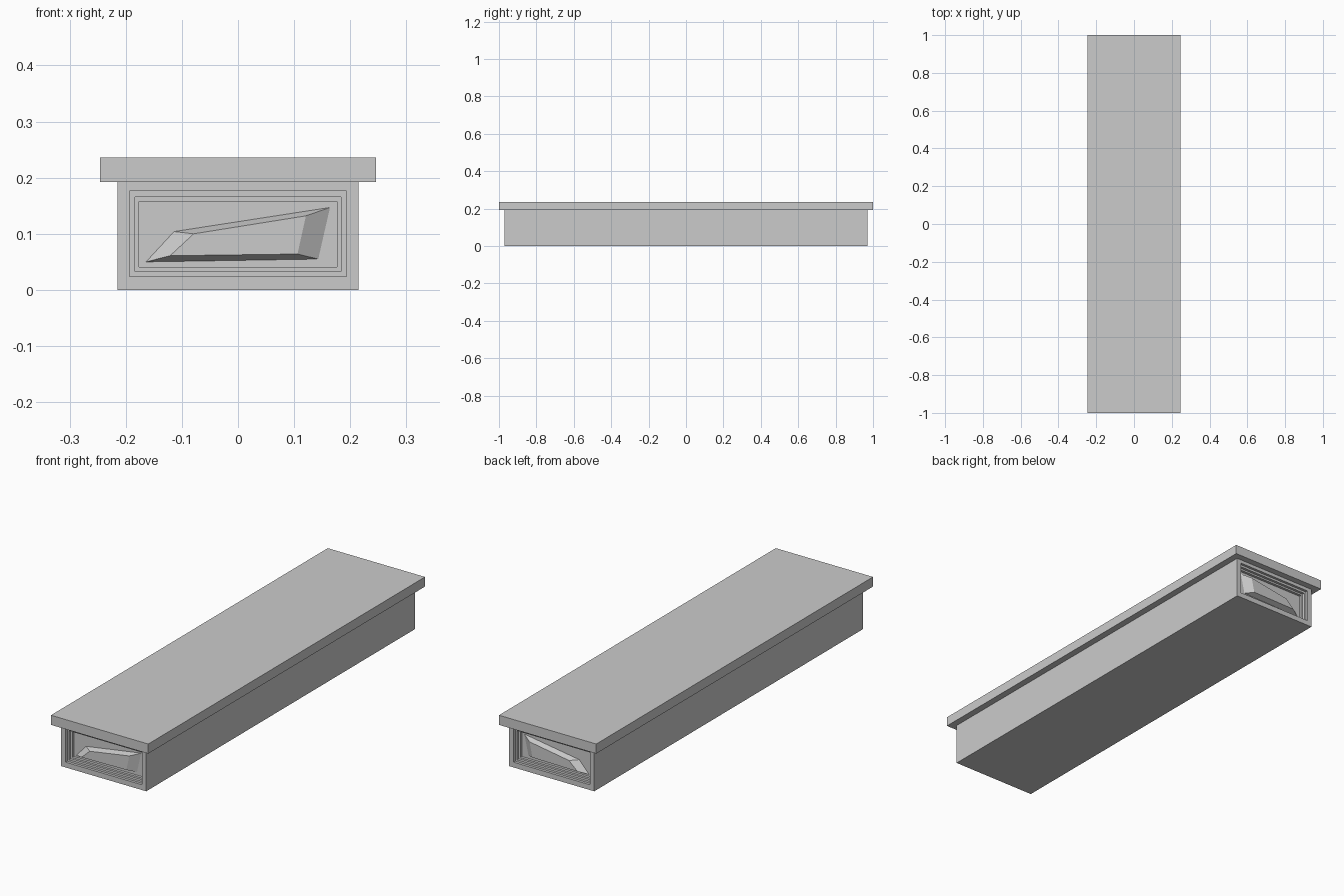
import bpy, bmesh

if "Cube" in bpy.data.objects:
    bpy.data.objects.remove(bpy.data.objects["Cube"])


def make_object(name, bm):
    bmesh.ops.recalc_face_normals(bm, faces=bm.faces)
    mesh = bpy.data.meshes.new(name)
    bm.to_mesh(mesh)
    bm.free()
    obj = bpy.data.objects.new(name, mesh)
    bpy.context.collection.objects.link(obj)
    return obj


def rect(hw, z0, z1):
    return [(-hw, z0), (hw, z0), (hw, z1), (-hw, z1)]


# Top slab
bm = bmesh.new()
bmesh.ops.create_cube(bm, size=1)
for v in bm.verts:
    v.co = (v.co.x * 0.492, v.co.y * 2, 0.214 + v.co.z * 0.044)
make_object("top_slab", bm)

# Body end profile: stepped frame, sunken panel, slanted raised facet (outline, depth)
BODY = rect(0.215, 0, 0.192)
R1, R2, R3 = rect(0.193, 0.024, 0.176), rect(0.184, 0.033, 0.166), rect(0.176, 0.041, 0.158)
FACET_BASE = [(-0.164, 0.05), (0.143, 0.055), (0.164, 0.147), (-0.114, 0.104)]
FACET_TOP = [(-0.121, 0.061), (0.106, 0.064), (0.121, 0.132), (-0.079, 0.1)]
END = [(BODY, 0), (R1, 0), (R1, 0.012), (R2, 0.012), (R2, 0.024),
       (R3, 0.024), (R3, 0.036), (FACET_BASE, 0.036), (FACET_TOP, 0.012)]

# Body with identical mirrored ends
bm = bmesh.new()
rings = []
for side, steps in ((-1, END[::-1]), (1, END)):
    for outline, depth in steps:
        rings.append([bm.verts.new((x, side * (0.97 - depth), z)) for x, z in outline])
for a, b in zip(rings, rings[1:]):
    for i in range(4):
        j = (i + 1) % 4
        bm.faces.new((a[i], a[j], b[j], b[i]))
bm.faces.new(rings[0])
bm.faces.new(rings[-1])
make_object("carved_body", bm)
